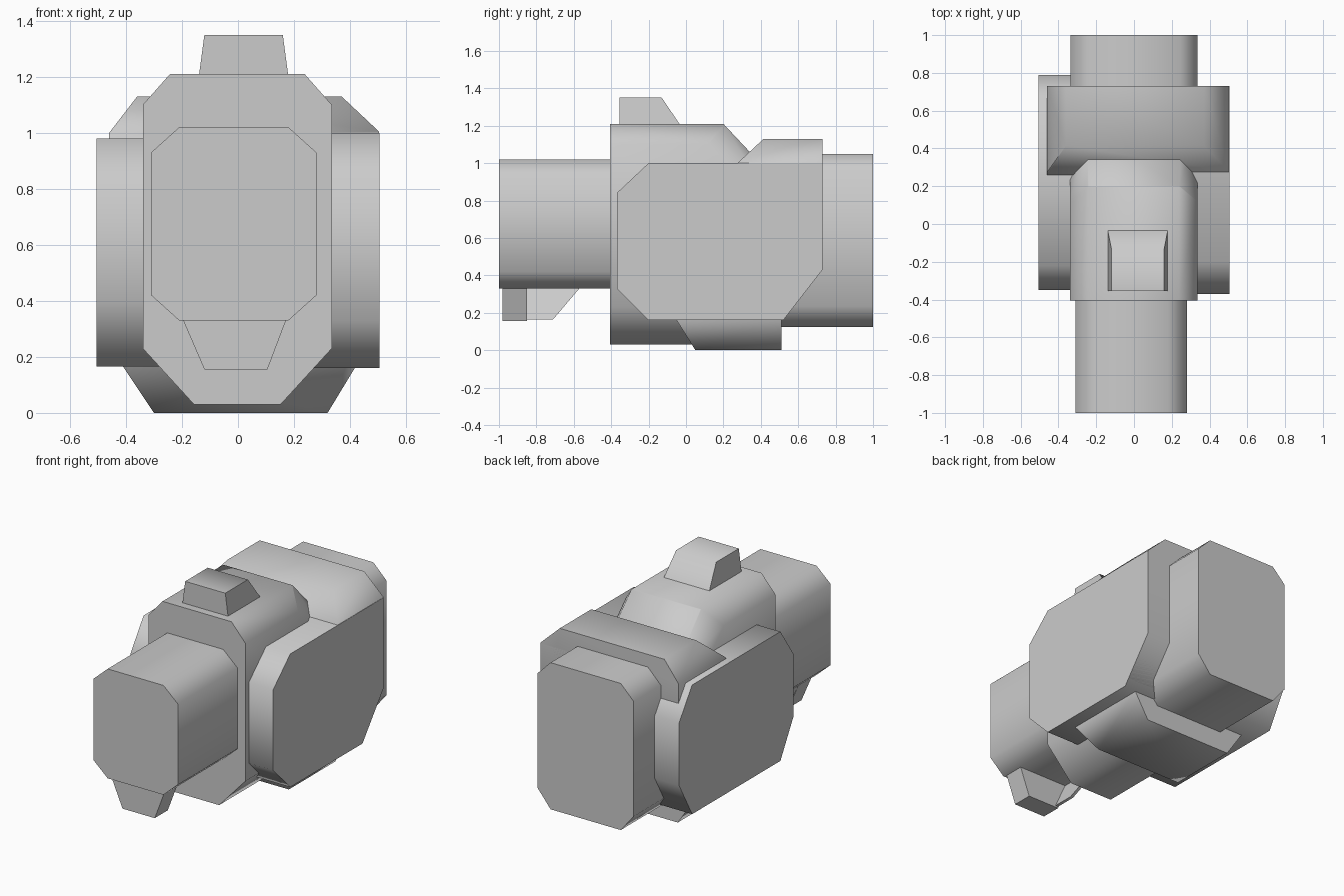
import bpy, bmesh, math
from mathutils import Vector

cube = bpy.data.objects.get("Cube")
if cube:
    bpy.data.objects.remove(cube, do_unlink=True)

grey = bpy.data.materials.new("plain_grey")
grey.use_nodes = True
GREY = (0.6, 0.6, 0.6, 1)
grey.diffuse_color = GREY
grey.node_tree.nodes["Principled BSDF"].inputs["Base Color"].default_value = GREY


def prism(name, pts, axis, a, b, cuts=()):
    """Extrude a profile along x (y,z points) or y (x,z points), then slice
    away everything on the outer side of each (point, normal) plane."""
    bm = bmesh.new()
    place = (lambda p, t: (t, p[0], p[1])) if axis == 'x' else (lambda p, t: (p[0], t, p[1]))
    face = bm.faces.new([bm.verts.new(place(p, a)) for p in pts])
    ext = bmesh.ops.extrude_face_region(bm, geom=[face], use_keep_orig=True)
    shift = Vector((b - a, 0, 0)) if axis == 'x' else Vector((0, b - a, 0))
    bmesh.ops.translate(bm, vec=shift, verts=[v for v in ext["geom"] if isinstance(v, bmesh.types.BMVert)])
    for co, no in cuts:
        geom = bm.verts[:] + bm.edges[:] + bm.faces[:]
        bmesh.ops.bisect_plane(bm, geom=geom, plane_co=co, plane_no=Vector(no).normalized(), clear_outer=True)
        rim = [e for e in bm.edges if e.is_boundary]
        if rim:
            bmesh.ops.holes_fill(bm, edges=rim, sides=0)
    bmesh.ops.recalc_face_normals(bm, faces=bm.faces[:])
    me = bpy.data.meshes.new(name)
    bm.to_mesh(me)
    bm.free()
    me.materials.append(grey)
    ob = bpy.data.objects.new(name, me)
    bpy.context.collection.objects.link(ob)
    bpy.ops.object.select_all(action='DESELECT')
    ob.select_set(True)
    bpy.context.view_layer.objects.active = ob
    bpy.ops.object.shade_smooth_by_angle(angle=math.radians(62))
    return ob


def octagon(u0, u1, v0, v1, top, bottom):
    """Rectangle with (width, height) corner cuts at the top and bottom."""
    (tu, tv), (bu, bv) = top, bottom
    return [(u0 + bu, v0), (u1 - bu, v0), (u1, v0 + bv), (u1, v1 - tv),
            (u1 - tu, v1), (u0 + tu, v1), (u0, v1 - tv), (u0, v0 + bv)]


# Front barrel block
prism("front_barrel", octagon(-0.31, 0.28, 0.33, 1.02, (0.1, 0.09), (0.1, 0.09)), 'y', -1, -0.3)

# Main body with sloped, chamfered rear top
prism("main_body", octagon(-0.34, 0.335, 0.03, 1.21, (0.097, 0.11), (0.183, 0.2)), 'y', -0.405, 0.5,
      [((0, 0.2, 1.21), (0, 0.16, 0.15)),
       ((0.335, 0.12, 1.10), (2, 1, 1)),
       ((-0.335, 0.12, 1.10), (-2, 1, 1))])

# Side panels
prism("left_panel", [(-0.2, 0.16), (0.52, 0.16), (0.73, 0.43), (0.73, 1.0),
                     (-0.2, 1.0), (-0.37, 0.84), (-0.37, 0.33)], 'x', 0.2, 0.505)
prism("right_panel", octagon(-0.35, 0.79, 0.165, 0.98, (0.13, 0.19), (0.13, 0.23)), 'x', -0.505, -0.2)

# Collar wrapped over the rear of the body
prism("rear_collar", [(-0.45, 0.2), (0.5, 0.2), (0.503, 1.005), (0.37, 1.13),
                      (-0.36, 1.13), (-0.46, 1.0)], 'y', 0.26, 0.73,
      [((0, 0.415, 1.13), (0, -0.13, 0.14)),
       ((0, 0.73, 0.43), (0, 0.27, -0.21))])

# Rear block
prism("rear_block", octagon(-0.335, 0.335, 0.125, 1.05, (0.09, 0.09), (0.09, 0.11)), 'y', 0.5, 1.0)

# Bottom plate with sloped front
prism("bottom_plate", [(-0.30, 0), (0.32, 0), (0.42, 0.165), (0.42, 0.25), (-0.41, 0.25), (-0.41, 0.165)],
      'y', -0.2, 0.51, [((0, 0.05, 0), (0, -1.6, -1))])

# Top sight: tapered, with a sloped rear
prism("top_sight", [(-0.14, 1.2), (0.18, 1.2), (0.16, 1.35), (-0.12, 1.35)], 'y', -0.355, 0.1,
      [((0, -0.13, 1.35), (0, 0.14, 0.095))])

# Tab under the barrel, with one thin wall running back from it
prism("lower_tab", [(-0.12, 0.155), (0.105, 0.155), (0.175, 0.34), (-0.2, 0.34)], 'y', -0.98, -0.85)
prism("lower_tab_wall", [(-0.12, 0.165), (-0.1, 0.165), (-0.18, 0.34), (-0.2, 0.34)], 'y', -0.86, -0.4,
      [((0, -0.71, 0.165), (0, 0.165, -0.14))])
